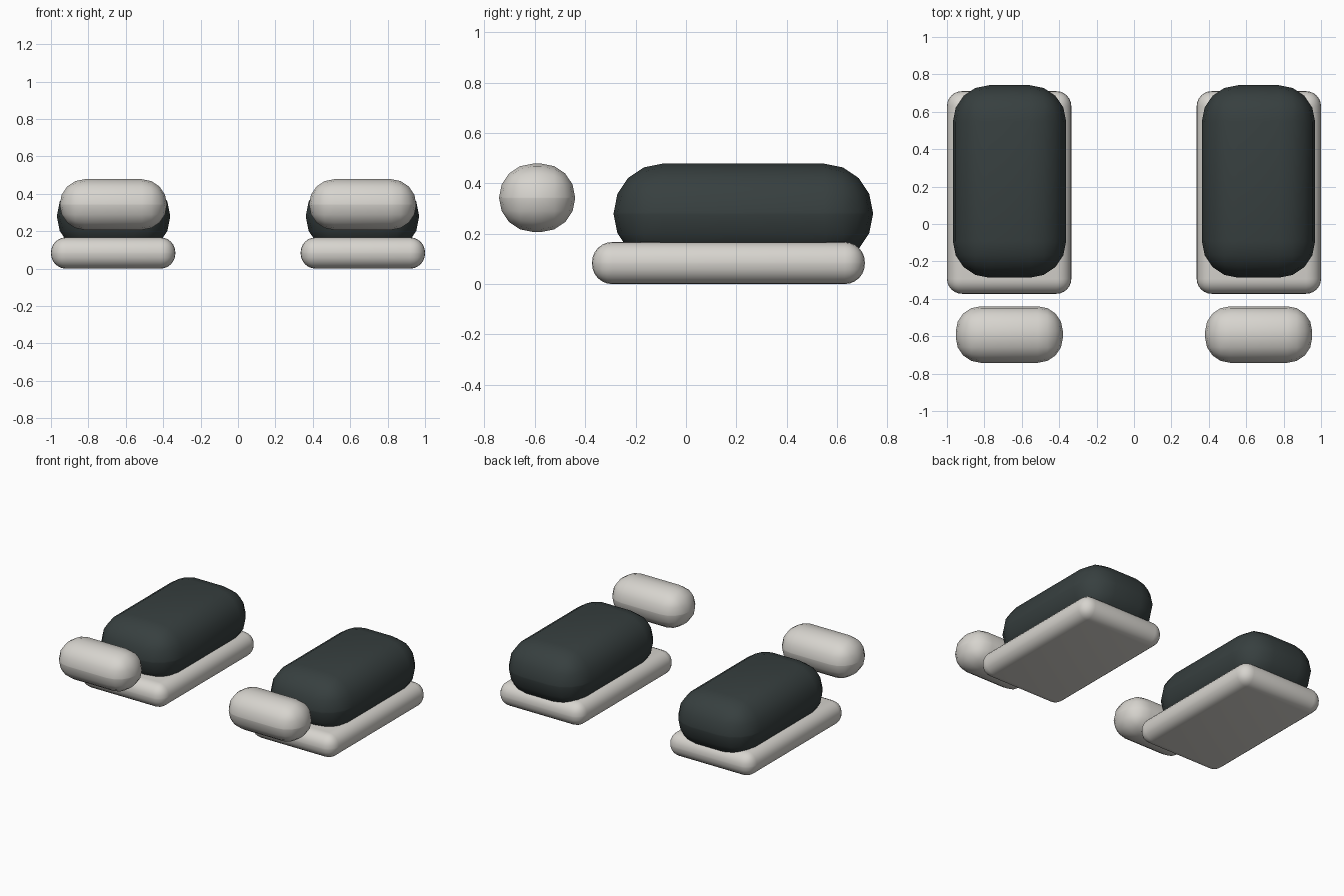
import bpy
import math

if "Cube" in bpy.data.objects:
    bpy.data.objects.remove(bpy.data.objects["Cube"])


def flat_colour(name, rgb):
    m = bpy.data.materials.new(name)
    m.diffuse_color = (*rgb, 1.0)
    m.use_nodes = True
    m.node_tree.nodes["Principled BSDF"].inputs["Base Color"].default_value = m.diffuse_color
    return m


light = flat_colour("warm_light_grey", (0.68, 0.66, 0.62))
dark = flat_colour("dark_slate", (0.038, 0.050, 0.050))


def rounded_box(name, lo, hi, radius, segments, mat):
    """Box between two corners with every edge rounded."""
    centre = [(a + b) / 2 for a, b in zip(lo, hi)]
    bpy.ops.mesh.primitive_cube_add(size=1, location=centre)
    ob = bpy.context.object
    ob.name = name
    ob.scale = [b - a for a, b in zip(lo, hi)]
    bpy.ops.object.transform_apply(location=False, rotation=False, scale=True)
    bev = ob.modifiers.new("rounding", 'BEVEL')
    bev.width = radius
    bev.segments = segments
    bev.limit_method = 'NONE'
    bpy.ops.object.modifier_apply(modifier=bev.name)
    ob.data.materials.append(mat)
    bpy.ops.object.shade_smooth_by_angle(angle=math.radians(35))
    return ob


for side, s in (("left", -1), ("right", 1)):
    def span(inner, outer):
        return sorted((s * inner, s * outer))

    # Sole slab
    x0, x1 = span(0.335, 1.0)
    rounded_box(side + "_sole", (x0, -0.373, 0.0), (x1, 0.71, 0.167), 0.08, 6, light)
    # Padded upper resting in the sole
    x0, x1 = span(0.363, 0.968)
    rounded_box(side + "_upper", (x0, -0.287, 0.082), (x1, 0.742, 0.478), 0.194, 4, dark)
    # Floating toe cap
    x0, x1 = span(0.38, 0.953)
    rounded_box(side + "_toe_cap", (x0, -0.742, 0.207), (x1, -0.44, 0.478), 0.134, 4, light)
